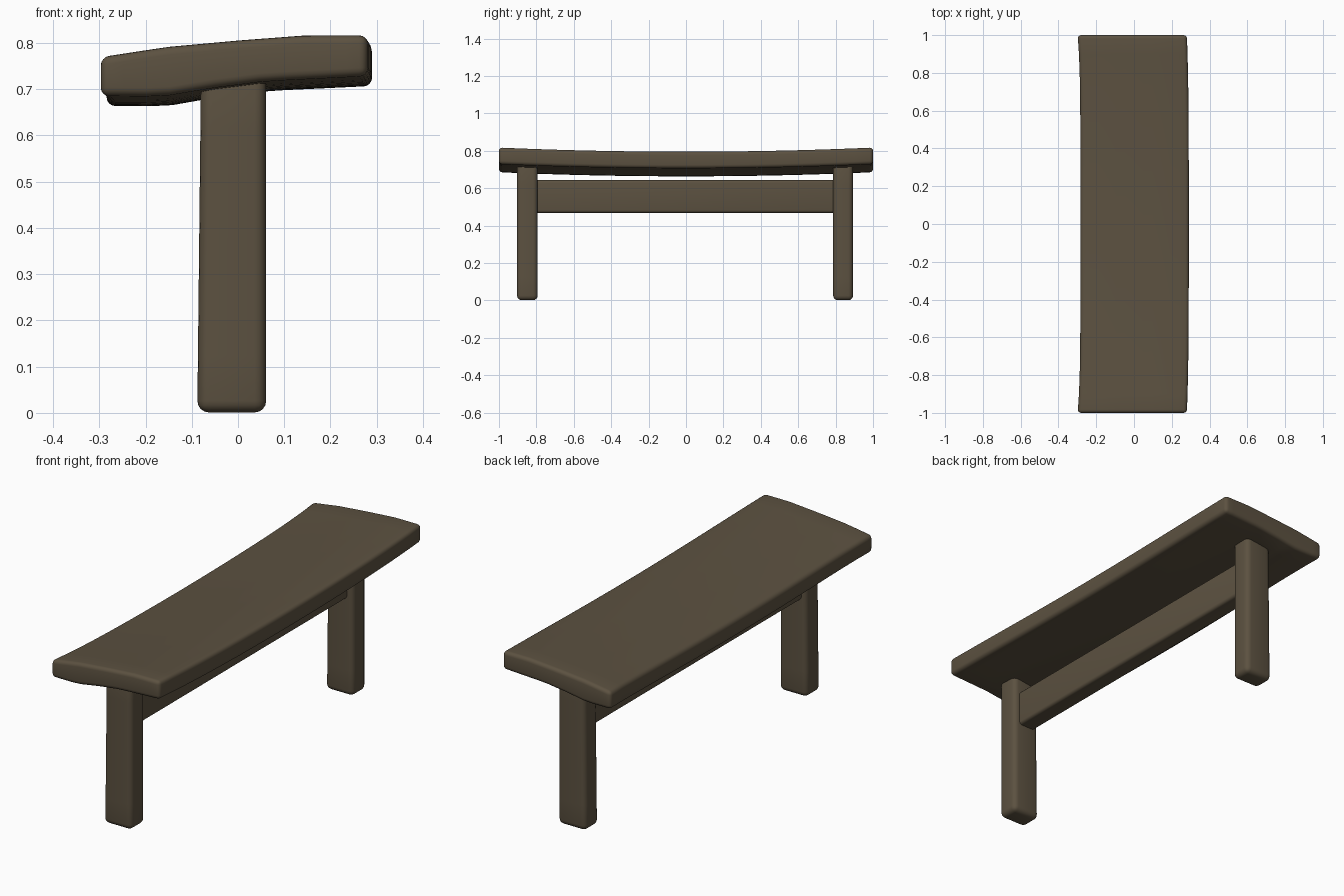
import bpy, bmesh
from mathutils import Vector

cube = bpy.data.objects.get("Cube")
if cube:
    bpy.data.objects.remove(cube, do_unlink=True)

wood = bpy.data.materials.new("dark brown wood")
wood.use_nodes = True
colour = (0.107, 0.083, 0.052, 1)
wood.diffuse_color = colour
bsdf = wood.node_tree.nodes["Principled BSDF"]
bsdf.inputs["Base Color"].default_value = colour
bsdf.inputs["Roughness"].default_value = 0.8


def board(name, low, high, cuts, radius, bend=None):
    """Box sliced along each axis, bent by a function, with rounded edges."""
    bm = bmesh.new()
    bmesh.ops.create_cube(bm, size=1)
    low, high = Vector(low), Vector(high)
    for v in bm.verts:
        v.co = Vector(low[i] + (v.co[i] + 0.5) * (high[i] - low[i]) for i in range(3))
    for axis, count in enumerate(cuts):
        normal = Vector((0, 0, 0))
        normal[axis] = 1
        for k in range(1, count):
            point = low.lerp(high, k / count)
            geom = bm.verts[:] + bm.edges[:] + bm.faces[:]
            bmesh.ops.bisect_plane(bm, geom=geom, plane_co=point, plane_no=normal)
    if bend:
        for v in bm.verts:
            v.co = bend(v.co)
    bmesh.ops.recalc_face_normals(bm, faces=bm.faces)
    mesh = bpy.data.meshes.new(name)
    bm.to_mesh(mesh)
    bm.free()
    mesh.materials.append(wood)
    obj = bpy.data.objects.new(name, mesh)
    bpy.context.collection.objects.link(obj)
    bevel = obj.modifiers.new("rounded edges", "BEVEL")
    bevel.width = radius
    bevel.segments = 4
    bevel.limit_method = "ANGLE"
    bevel.angle_limit = 0.9
    mesh.shade_smooth()
    return obj


def along(x, profile):
    """Height at x on a profile of (x, z) points."""
    for (x0, z0), (x1, z1) in zip(profile, profile[1:]):
        if x <= x1:
            break
    return z0 + (z1 - z0) * (x - x0) / (x1 - x0)


# Warped seat: arched across, sagging along its length, slightly flared ends
top = [(-0.29, 0.77), (-0.15, 0.792), (0, 0.806), (0.15, 0.817), (0.29, 0.817)]
under = [(-0.29, 0.686), (-0.16, 0.685), (-0.05, 0.704), (0.06, 0.718), (0.29, 0.729)]


def warp_seat(p):
    z = along(p.x, top if p.z > 0.5 else under)
    sag = 0.022 * (1 - p.y ** 2)
    side = p.x / 0.29
    flare = -0.01 * side ** 2 + 0.02 * max(0, -side) * (abs(p.y) ** 4)
    x = p.x - flare if side > 0 else p.x - flare - 0.02 * side ** 2 + 0.01 * side ** 2
    if side > 0:
        x = p.x - 0.01 * side * abs(p.y) ** 4
    else:
        x = p.x + side * (0.014 * abs(p.y) ** 6 - 0.006)
    return Vector((x, p.y, z - sag))


board("seat", (-0.29, -1, 0), (0.29, 1, 1), (12, 20, 1), 0.018, warp_seat)


# Legs: stout posts leaning very slightly towards the bottom
def lean_leg(p):
    return Vector((p.x - (0.008 * (1 - p.z / 0.74) if p.x < 0 else 0), p.y, p.z))


for name, y0, y1 in (("front_leg", -0.903, -0.793), ("back_leg", 0.787, 0.893)):
    board(name, (-0.08, y0, 0.001), (0.061, y1, 0.74), (1, 1, 6), 0.025, lean_leg)

# Stretcher joining the legs under the seat
board("stretcher", (-0.06, -0.83, 0.468), (0.03, 0.83, 0.643), (1, 1, 1), 0.015)
